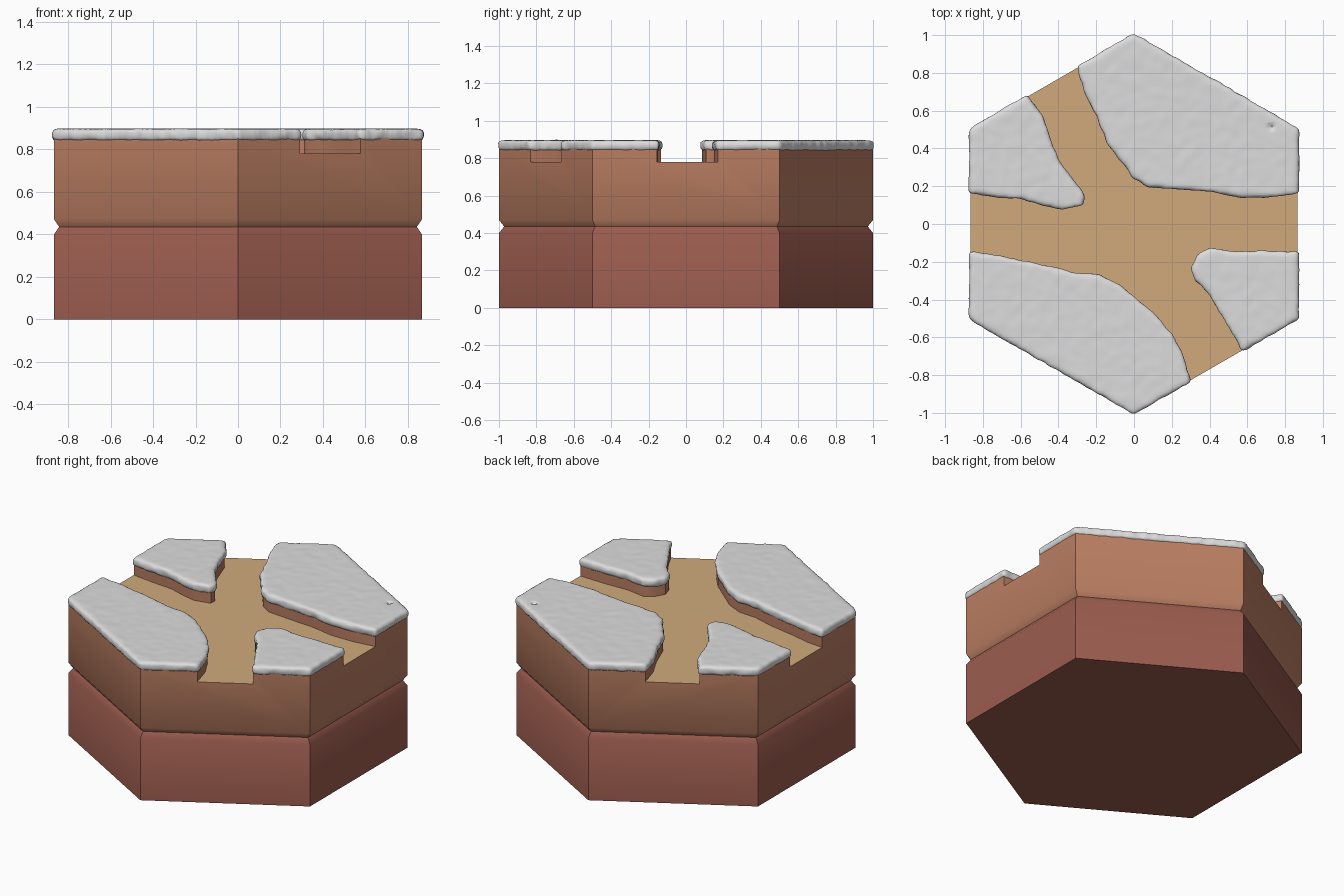
import bpy
import bmesh
import math
from mathutils import Vector, noise

if "Cube" in bpy.data.objects:
    bpy.data.objects.remove(bpy.data.objects["Cube"], do_unlink=True)

FLOOR = 0.78      # height of the path
GROUND = 0.85     # height of the earth under the snow
SNOW_TOP = 0.897
SEAM = 0.435      # groove between the two layers


def material(name, color):
    mat = bpy.data.materials.new(name)
    mat.use_nodes = True
    mat.diffuse_color = (*color, 1)
    mat.node_tree.nodes["Principled BSDF"].inputs["Base Color"].default_value = (*color, 1)
    return mat


red_clay = material("red clay", (0.33, 0.107, 0.077))
brown_earth = material("brown earth", (0.50, 0.21, 0.123))
sandy_path = material("sandy path", (0.63, 0.40, 0.20))
snow_white = material("snow white", (0.72, 0.72, 0.72))


def make_object(name, bm):
    bmesh.ops.recalc_face_normals(bm, faces=bm.faces)
    mesh = bpy.data.meshes.new(name)
    bm.to_mesh(mesh)
    bm.free()
    obj = bpy.data.objects.new(name, mesh)
    bpy.context.collection.objects.link(obj)
    return obj


def activate(obj):
    bpy.ops.object.select_all(action="DESELECT")
    obj.select_set(True)
    bpy.context.view_layer.objects.active = obj


def apply_modifiers(obj):
    activate(obj)
    for modifier in list(obj.modifiers):
        bpy.ops.object.modifier_apply(modifier=modifier.name)


def shade(obj, degrees):
    activate(obj)
    bpy.ops.object.shade_smooth_by_angle(angle=math.radians(degrees))


def loft(name, rings):
    """Closed solid through equally long rings of 3D points."""
    bm = bmesh.new()
    loops = [[bm.verts.new(p) for p in ring] for ring in rings]
    bm.faces.new(loops[0][::-1])
    bm.faces.new(loops[-1])
    for low, high in zip(loops, loops[1:]):
        for i in range(len(low)):
            j = (i + 1) % len(low)
            bm.faces.new((low[i], low[j], high[j], high[i]))
    return make_object(name, bm)


def hex_point(index, radius=1.0):
    angle = math.radians(30 + 60 * index)
    return Vector((radius * math.cos(angle), radius * math.sin(angle)))


def hex_layer(name, profile):
    return loft(name, [[(*hex_point(i, r), z) for i in range(6)] for z, r in profile])


def prism(name, outline, bottom, top):
    return loft(name, [[(p.x, p.y, z) for p in outline] for z in (bottom, top)])


def shift_left(points, distance):
    """Move an open line sideways, to its left."""
    moved = []
    for i, p in enumerate(points):
        along = (points[min(i + 1, len(points) - 1)] - points[max(i - 1, 0)]).normalized()
        moved.append(p + Vector((-along.y, along.x)) * distance)
    return moved


# Bank lines of the path, clockwise, each with the tile corners behind it
banks = {
    "back_left": ([(-.3, .827), (-.26, .69), (-.195, .565), (-.14, .42), (-.06, .32),
                   (0, .24), (.075, .195), (.245, .18), (.4, .17), (.56, .14),
                   (.72, .14), (.866, .16)], (0, 1)),
    "front_left": ([(.866, -.145), (.69, -.14), (.53, -.145), (.4, -.125), (.34, -.16),
                    (.3, -.23), (.32, -.3), (.385, -.355), (.455, -.475), (.52, -.58),
                    (.565, -.67)], (5,)),
    "front_right": ([(.3, -.827), (.26, -.69), (.2, -.58), (.125, -.49), (.03, -.41),
                     (-.075, -.32), (-.18, -.27), (-.31, -.26), (-.445, -.22),
                     (-.63, -.185), (-.76, -.155), (-.866, -.145)], (3, 4)),
    "back_right": ([(-.866, .16), (-.71, .14), (-.58, .13), (-.47, .095), (-.375, .075),
                    (-.265, .1), (-.26, .155), (-.33, .25), (-.39, .32), (-.435, .435),
                    (-.48, .565), (-.56, .677)], (2,)),
}
# The bank behind the front-right corner runs from the front vertex round to the side
corner_order = {"front_right": (3, 4), "back_left": (0, 1)}

# Lower and upper layers with a chamfered groove between them
lower_layer = hex_layer("lower_layer", [(0, 1), (0.40, 1), (SEAM, 0.972)])
lower_layer.data.materials.append(red_clay)
shade(lower_layer, 40)

upper_layer = hex_layer("upper_layer", [(SEAM, 0.972), (0.47, 1), (GROUND, 1)])

# Sunken crossing path, cut out of the upper layer
path_outline = []
for points, corners in banks.values():
    line = shift_left([Vector(p) for p in points], 0.01)
    path_outline += [line[0] * 1.15] + line + [line[-1] * 1.15]
path_cutter = prism("path_cutter", path_outline, FLOOR, 1.0)
path_cutter.hide_render = True
cut = upper_layer.modifiers.new("path", "BOOLEAN")
cut.operation = "DIFFERENCE"
cut.solver = "EXACT"
cut.object = path_cutter
apply_modifiers(upper_layer)
bpy.data.objects.remove(path_cutter, do_unlink=True)

upper_layer.data.materials.clear()
upper_layer.data.materials.append(brown_earth)
upper_layer.data.materials.append(sandy_path)
for face in upper_layer.data.polygons:
    is_floor = face.normal.z > 0.9 and face.center.z < FLOOR + 0.01
    face.material_index = 1 if is_floor else 0
shade(upper_layer, 40)

# Soft lumpy snow sheets on the four banks
pit = Vector((0.73, 0.515))
for side, (points, corners) in banks.items():
    outline = [Vector(p) for p in points]
    outline[0] *= 1.01
    outline[-1] *= 1.01
    outline += [hex_point(c, 1.01) for c in corners]
    snow = prism("snow_" + side, outline, GROUND - 0.012, SNOW_TOP)
    remesh = snow.modifiers.new("remesh", "REMESH")
    remesh.mode = "VOXEL"
    remesh.voxel_size = 0.0125
    soften = snow.modifiers.new("soften", "SMOOTH")
    soften.factor = 0.5
    soften.iterations = 7
    apply_modifiers(snow)
    for v in snow.data.vertices:
        wobble = noise.noise_vector(v.co * 18)
        v.co += Vector((wobble.x * 0.006, wobble.y * 0.006, wobble.z * 0.002))
        if v.co.z > 0.87 and (v.co.xy - pit).length < 0.014:
            v.co.z -= 0.02
    snow.data.materials.clear()
    snow.data.materials.append(snow_white)
    shade(snow, 80)
